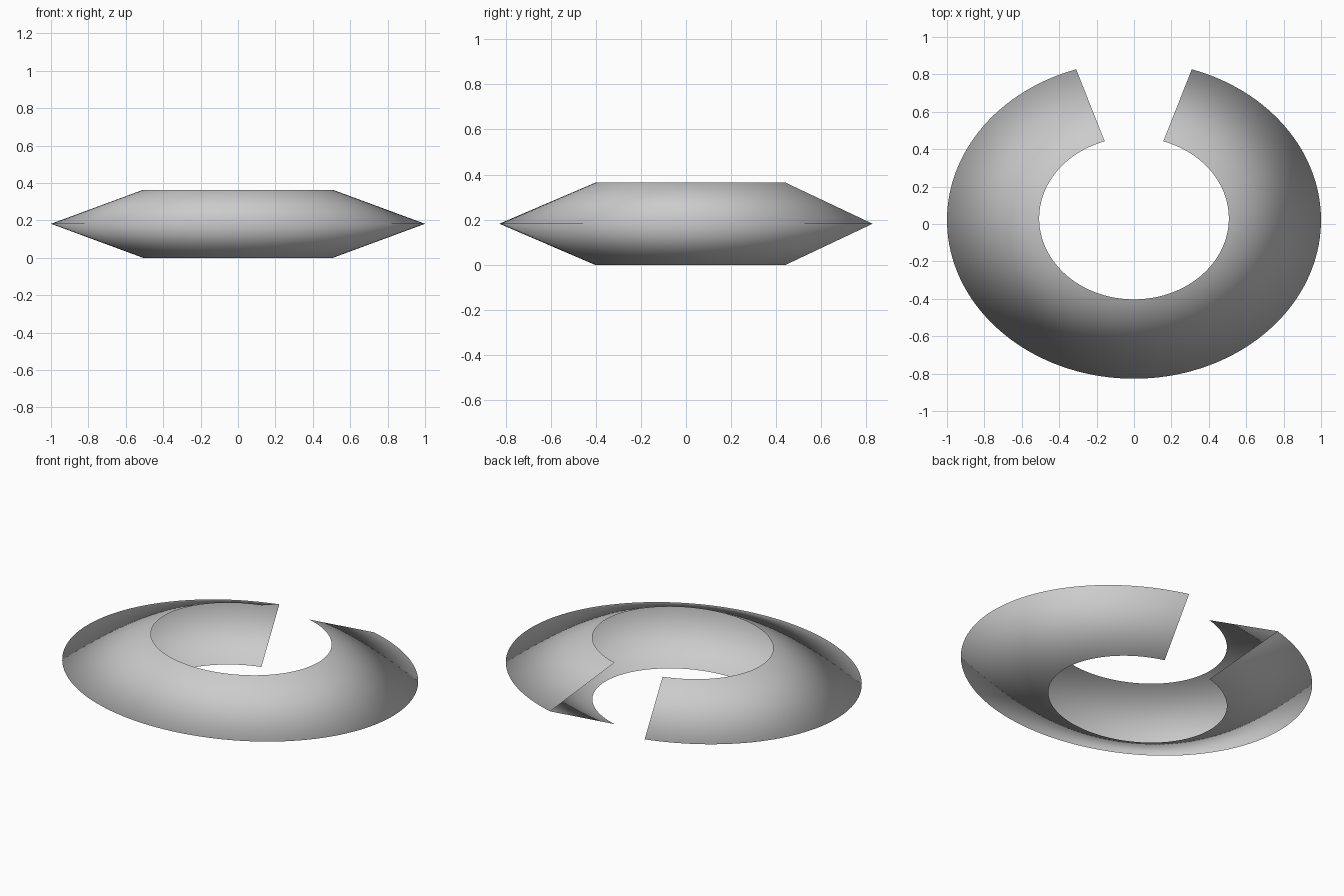
import bpy, bmesh, math

if "Cube" in bpy.data.objects:
    bpy.data.objects.remove(bpy.data.objects["Cube"])

SEGMENTS = 128
GAP = math.radians(18)      # half of the opening, measured from +y

# Open V-shaped profile: (x radius, y radius, y centre, z)
PROFILE = [
    (0.507, 0.433, 0.030, 0.0),      # lower inner rim
    (1.0, 0.848, 0.0207, 0.182),     # outer edge
    (0.507, 0.433, 0.030, 0.364),    # upper inner rim
]

# Sweep the profile around an oval, leaving the gap at the back
bm = bmesh.new()
rows = []
for i in range(SEGMENTS + 1):
    a = math.pi / 2 + GAP + (2 * math.pi - 2 * GAP) * i / SEGMENTS
    rows.append([bm.verts.new((rx * math.cos(a), cy + ry * math.sin(a), z))
                 for rx, ry, cy, z in PROFILE])
for r, s in zip(rows, rows[1:]):
    for j in range(len(PROFILE) - 1):
        bm.faces.new((r[j], s[j], s[j + 1], r[j + 1]))

mesh = bpy.data.meshes.new("open_ring")
bm.to_mesh(mesh)
bm.free()

# The outer edge is shaded smoothly like the rest of the shell
mesh.shade_smooth()
ring = bpy.data.objects.new("open_ring", mesh)
bpy.context.collection.objects.link(ring)
